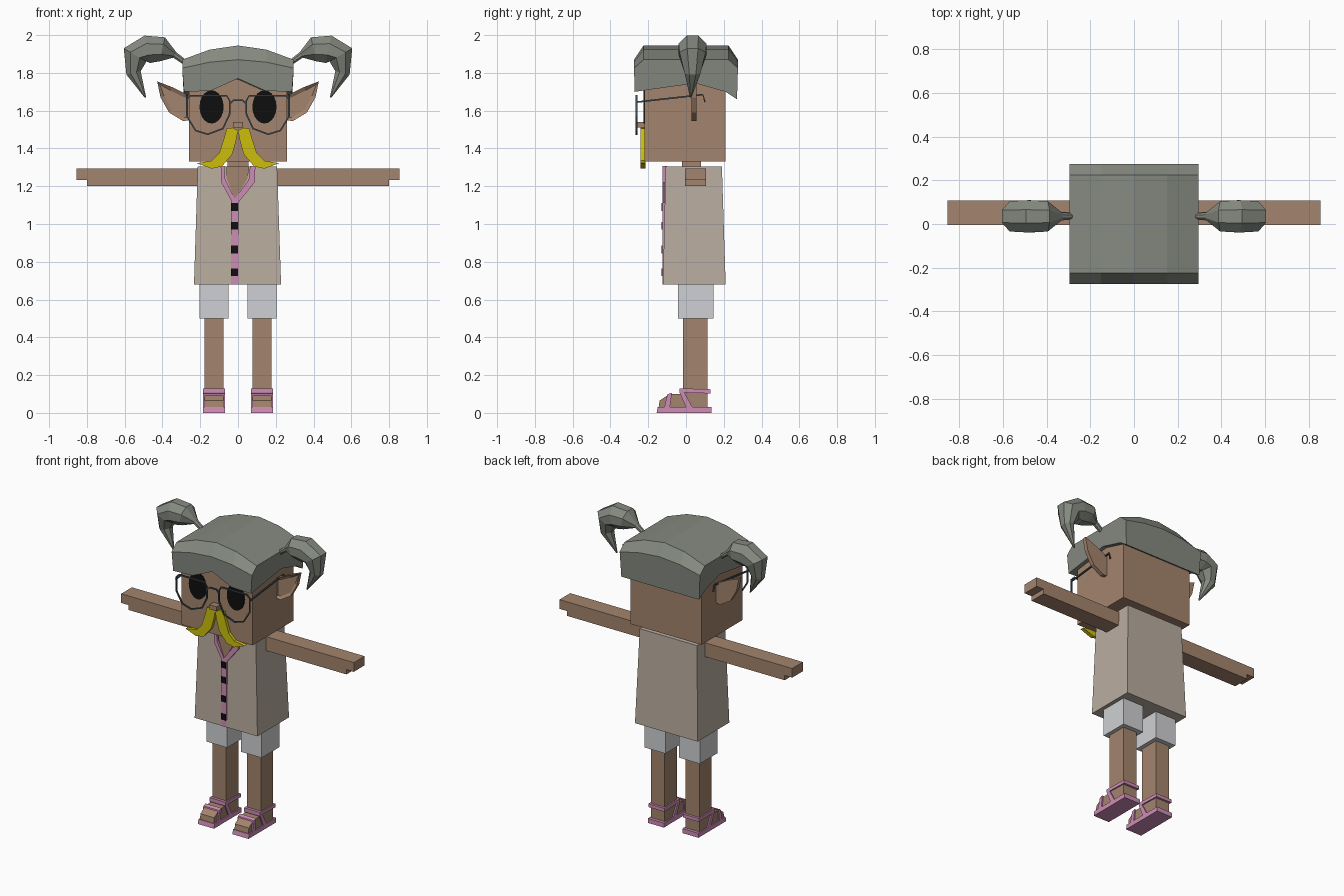
import bpy, bmesh, math
from mathutils import Vector

cube = bpy.data.objects.get("Cube")
if cube:
    bpy.data.objects.remove(cube, do_unlink=True)


def material(name, *rgb):
    lin = [((c / 255 + 0.055) / 1.055) ** 2.4 for c in rgb]
    m = bpy.data.materials.new(name)
    m.use_nodes = True
    m.diffuse_color = (*lin, 1)
    m.node_tree.nodes["Principled BSDF"].inputs["Base Color"].default_value = (*lin, 1)
    return m


SKIN = material("brown skin", 164, 132, 109)
SHIRT = material("beige shirt", 185, 173, 159)
WHITE = material("pale grey shorts", 207, 208, 211)
HAIR = material("grey hair", 133, 138, 128)
YELLOW = material("yellow moustache", 204, 190, 12)
PINK = material("pink trim", 206, 140, 182)
BLACK = material("black", 14, 14, 14)
FRAME = material("slate frame", 66, 80, 88)


def finish(name, bm, mat):
    bmesh.ops.recalc_face_normals(bm, faces=bm.faces)
    me = bpy.data.meshes.new(name)
    bm.to_mesh(me)
    bm.free()
    me.materials.append(mat)
    ob = bpy.data.objects.new(name, me)
    bpy.context.collection.objects.link(ob)
    return ob


def skin_rings(name, rings, mat):
    """Join equal rings of points into a closed solid."""
    bm = bmesh.new()
    vs = [[bm.verts.new(p) for p in r] for r in rings]
    n = len(vs[0])
    for a, b in zip(vs, vs[1:]):
        for i in range(n):
            j = (i + 1) % n
            bm.faces.new((a[i], a[j], b[j], b[i]))
    bm.faces.new(vs[0])
    bm.faces.new(vs[-1])
    return finish(name, bm, mat)


def box(name, x0, x1, y0, y1, z0, z1, mat):
    rings = [[(x0, y0, z), (x1, y0, z), (x1, y1, z), (x0, y1, z)] for z in (z0, z1)]
    return skin_rings(name, rings, mat)


def prism_y(name, pts, y0, y1, mat):
    return skin_rings(name, [[(x, y, z) for x, z in pts] for y in (y0, y1)], mat)


def prism_x(name, pts, x0, x1, mat):
    return skin_rings(name, [[(x, y, z) for y, z in pts] for x in (x0, x1)], mat)


def tube(name, pts, radii, depths, axis, sides, mat):
    """Sweep an elliptical ring along a path lying square to axis."""
    pts, axis = [Vector(p) for p in pts], Vector(axis)
    rings = []
    for i, p in enumerate(pts):
        t = pts[min(i + 1, len(pts) - 1)] - pts[max(i - 1, 0)]
        n = t.cross(axis).normalized()
        turn = [math.tau * (k + 0.5) / sides for k in range(sides)]
        rings.append([p + n * math.cos(a) * radii[i] + axis * math.sin(a) * depths[i]
                      for a in turn])
    return skin_rings(name, rings, mat)


def wire(name, pts, axis):
    r = [0.006] * len(pts)
    return tube(name, pts, r, r, axis, 4, FRAME)


# Head, neck and nose
box("head", -0.26, 0.26, -0.22, 0.21, 1.33, 1.82, SKIN)
box("neck", -0.055, 0.055, -0.02, 0.08, 1.25, 1.35, SKIN)
box("nose", -0.027, 0.027, -0.262, -0.21, 1.51, 1.54, SKIN)

# Hair cap: cross-sections from side to side, with a raised fringe
sections = []
for x, drop, fringe in ((-0.295, 0.075, 1.70), (-0.15, 0.022, 1.705), (0, 0, 1.77),
                        (0.15, 0.022, 1.705), (0.295, 0.075, 1.70)):
    inner = x * 0.97
    sections.append([(inner, -0.272, fringe), (x, -0.275, 1.87 - drop * 0.6),
                     (x, -0.225, 1.945 - drop), (x, 0.225, 1.945 - drop),
                     (x, 0.275, 1.87 - drop * 0.6), (inner, 0.27, 1.66),
                     (inner, 0.21, 1.70), (inner, 0.05, 1.745)])
skin_rings("hair_cap", sections, HAIR)

# Torso, with a slight flare toward the hem
skin_rings("shirt", [[(-0.233, -0.122, 0.68), (0.228, -0.122, 0.68),
                      (0.228, 0.21, 0.68), (-0.233, 0.21, 0.68)],
                     [(-0.213, -0.108, 1.305), (0.207, -0.108, 1.305),
                      (0.207, 0.19, 1.305), (-0.213, 0.19, 1.305)]], SHIRT)
mid = -0.017
prism_y("chest_opening", [(-0.06, 1.305), (0.06, 1.305), (0.05, 1.24), (mid, 1.13),
                          (-0.06, 1.24)], -0.117, -0.1, SKIN)
box("button_band", -0.036, 0.002, -0.124, -0.1, 0.68, 1.13, PINK)
for i, z in enumerate((1.09, 0.99, 0.865, 0.745)):
    box(f"button_{i + 1}", -0.036, 0, -0.129, -0.12, z - 0.02, z + 0.02, BLACK)

# Bridge of the glasses
wire("glasses_bridge", [(-0.045, -0.262, 1.635), (-0.025, -0.262, 1.655),
                        (0.025, -0.262, 1.655), (0.045, -0.262, 1.635)], (0, 1, 0))

# Everything that comes in pairs
for s, side in ((1, "left"), (-1, "right")):
    def mirrored(pts):
        return [(s * p[0], *p[1:]) for p in pts]

    def pair_box(name, x0, x1, *rest):
        box(f"{side}_{name}", s * x0, s * x1, *rest)

    # Curled pigtail
    tube(f"{side}_pigtail",
         mirrored([(0.28, 0.035, 1.855), (0.335, 0.035, 1.895), (0.40, 0.035, 1.925),
                   (0.48, 0.035, 1.925), (0.545, 0.035, 1.895), (0.553, 0.035, 1.80),
                   (0.49, 0.025, 1.67)]),
         [0.015, 0.018, 0.07, 0.08, 0.075, 0.042, 0.004],
         [0.015, 0.02, 0.075, 0.08, 0.075, 0.045, 0.004], (0, 1, 0), 8, HAIR)

    # Pointed ear with a sunken inner face
    ear = prism_y(f"{side}_ear", mirrored([(0.25, 1.68), (0.28, 1.69), (0.35, 1.725),
                                           (0.428, 1.755), (0.41, 1.67), (0.365, 1.59),
                                           (0.29, 1.545), (0.25, 1.55)]), 0.03, 0.056, SKIN)
    bm = bmesh.new()
    bm.from_mesh(ear.data)
    front = [f for f in bm.faces if f.normal.y < -0.9]
    bmesh.ops.inset_region(bm, faces=front, thickness=0.02, depth=-0.012)
    bm.to_mesh(ear.data)
    bm.free()

    # Eye, lens rim and temple
    eye = [(s * 0.14 + 0.064 * math.cos(a), 1.62 + 0.088 * math.sin(a))
           for a in (math.tau * k / 20 for k in range(20))]
    prism_y(f"{side}_eye", eye, -0.226, -0.218, BLACK)
    rim = [(0.25, 1.68), (0.06, 1.68), (0.043, 1.65), (0.045, 1.58), (0.08, 1.505),
           (0.16, 1.475), (0.225, 1.495), (0.27, 1.57), (0.27, 1.66), (0.25, 1.68)]
    wire(f"{side}_lens_rim", mirrored([(x, -0.262, z) for x, z in rim]), (0, 1, 0))
    wire(f"{side}_temple", mirrored([(0.272, -0.265, 1.645), (0.272, 0.09, 1.685),
                                     (0.272, 0.10, 1.645)]), (1, 0, 0))

    # Drooping moustache half
    prism_y(f"{side}_moustache",
            mirrored([(0, 1.495), (0.03, 1.51), (0.06, 1.505), (0.075, 1.45), (0.10, 1.375),
                      (0.14, 1.335), (0.218, 1.322), (0.14, 1.293), (0.085, 1.305),
                      (0.03, 1.37), (0.01, 1.44)]), -0.24, -0.215, YELLOW)

    # Lapel
    lapel = [(0.092, 1.308), (0.088, 1.22), (0, 1.09), (0, 1.135), (0.062, 1.235),
             (0.068, 1.308)]
    prism_y(f"{side}_lapel", [(mid * (1 - x / 0.09) + s * x, z) for x, z in lapel],
            -0.124, -0.1, PINK)

    # Arm with a stepped hand
    prism_y(f"{side}_arm", mirrored([(0.20, 1.293), (0.855, 1.293), (0.855, 1.232),
                                     (0.80, 1.232), (0.80, 1.20), (0.20, 1.20)]),
            -0.005, 0.107, SKIN)

    # Shorts and leg
    pair_box("shorts_leg", 0.05, 0.203, -0.042, 0.145, 0.5, 0.72, WHITE)
    pair_box("leg", 0.077, 0.178, -0.015, 0.115, 0.03, 0.52, SKIN)

    # Foot and sandal
    a, b = s * 0.068, s * 0.186
    prism_x(f"{side}_foot", [(-0.145, 0.03), (-0.14, 0.065), (-0.09, 0.098), (-0.015, 0.102),
                             (0.1, 0.102), (0.1, 0.03)], s * 0.076, s * 0.178, SKIN)
    prism_x(f"{side}_sole", [(-0.155, 0), (-0.15, 0.03), (0.135, 0.03), (0.135, 0)], a, b, PINK)
    prism_x(f"{side}_ankle_strap", [(-0.035, 0.108), (-0.035, 0.13), (0.13, 0.125),
                                    (0.13, 0.103)], a, b, PINK)
    prism_x(f"{side}_instep_strap", [(-0.035, 0.11), (-0.01, 0.11), (0.035, 0.03),
                                     (0, 0.03)], a, b, PINK)
    prism_x(f"{side}_toe_strap", [(-0.115, 0.03), (-0.098, 0.099), (-0.075, 0.106),
                                  (-0.085, 0.03)], a, b, PINK)
